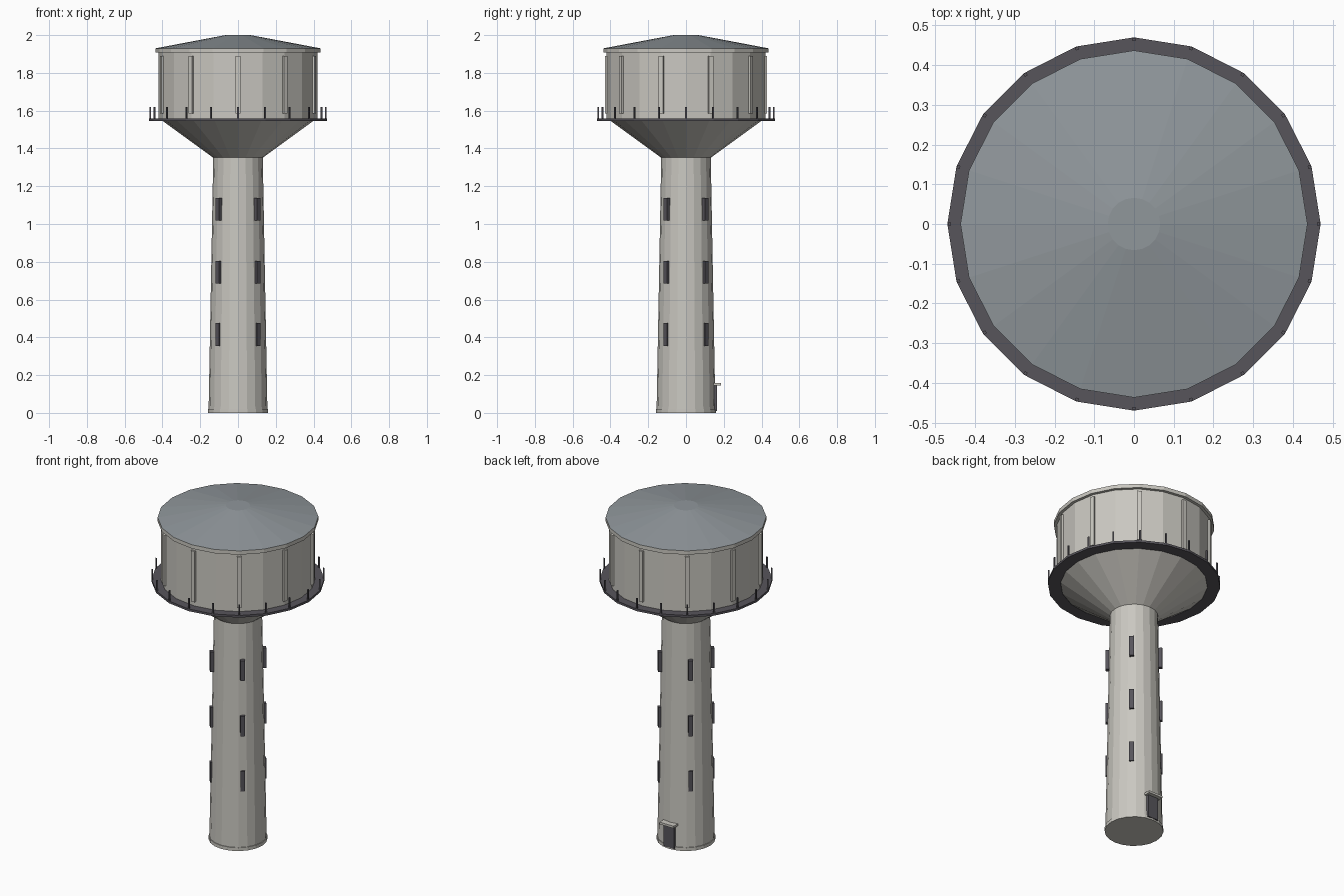
import bpy, bmesh, math
from mathutils import Matrix

if "Cube" in bpy.data.objects:
    bpy.data.objects.remove(bpy.data.objects["Cube"])

SIDES = 20


def material(name, rgb):
    m = bpy.data.materials.new(name)
    m.diffuse_color = (*rgb, 1)
    m.use_nodes = True
    m.node_tree.nodes["Principled BSDF"].inputs["Base Color"].default_value = m.diffuse_color
    return m


concrete = material("pale concrete", (0.59, 0.575, 0.53))
roofing = material("blue grey roofing", (0.28, 0.31, 0.33))
dark = material("dark metal", (0.095, 0.09, 0.105))


def finish(name, bm, mat):
    bmesh.ops.recalc_face_normals(bm, faces=bm.faces)
    me = bpy.data.meshes.new(name)
    bm.to_mesh(me)
    bm.free()
    me.materials.append(mat)
    ob = bpy.data.objects.new(name, me)
    bpy.context.collection.objects.link(ob)
    return ob


def lathe(name, profile, mat, closed=False):
    """Revolve (radius, z) points; open profiles get flat caps."""
    bm = bmesh.new()
    rings = [[bm.verts.new((r * math.cos(2 * math.pi * i / SIDES),
                            r * math.sin(2 * math.pi * i / SIDES), z))
              for i in range(SIDES)] for r, z in profile]
    pairs = list(zip(rings, rings[1:]))
    if closed:
        pairs.append((rings[-1], rings[0]))
    else:
        bm.faces.new(rings[0])
        bm.faces.new(rings[-1])
    for a, b in pairs:
        for i in range(SIDES):
            j = (i + 1) % SIDES
            bm.faces.new((a[i], a[j], b[j], b[i]))
    return finish(name, bm, mat)


def radial_boxes(name, angles, radii, width, spans, mat):
    """Boxes from radii[0] to radii[1] at each angle and each z span."""
    bm = bmesh.new()
    for a in angles:
        for z0, z1 in spans:
            m = (Matrix.Rotation(math.radians(a), 4, 'Z')
                 @ Matrix.Translation((sum(radii) / 2, 0, (z0 + z1) / 2))
                 @ Matrix.Diagonal((radii[1] - radii[0], width, z1 - z0, 1)))
            bmesh.ops.create_cube(bm, size=1, matrix=m)
    return finish(name, bm, mat)


# Tapered shaft with a slim plinth
lathe("shaft", [(0.156, 0), (0.131, 1.36)], concrete)
lathe("plinth", [(0.16, 0), (0.16, 0.02)], concrete)

# Tank: flared base, drum, rim and shallow roof
lathe("tank", [(0.13, 1.35), (0.405, 1.55), (0.42, 1.55), (0.42, 1.915)], concrete)
lathe("roof_rim", [(0.437, 1.907), (0.437, 1.93)], concrete)
lathe("roof", [(0.437, 1.93), (0.066, 2.0)], roofing)
radial_boxes("tank_ribs", range(18, 378, 36), (0.41, 0.43), 0.025,
             [(1.585, 1.89)], concrete)

# Walkway ring and railing posts
lathe("walkway", [(0.40, 1.545), (0.47, 1.545), (0.47, 1.558), (0.40, 1.558)],
      dark, closed=True)
radial_boxes("railing_posts", range(0, 360, 18), (0.461, 0.469), 0.008,
             [(1.55, 1.62)], dark)

# Slit windows in four columns
radial_boxes("windows", range(45, 405, 90), (0.125, 0.155), 0.025,
             [(0.355, 0.475), (0.685, 0.805), (1.018, 1.138)], dark)

# Door and canopy at the back
radial_boxes("door", [90], (0.14, 0.163), 0.07, [(0.01, 0.145)], dark)
radial_boxes("door_canopy", [90], (0.14, 0.185), 0.095, [(0.145, 0.158)], concrete)
